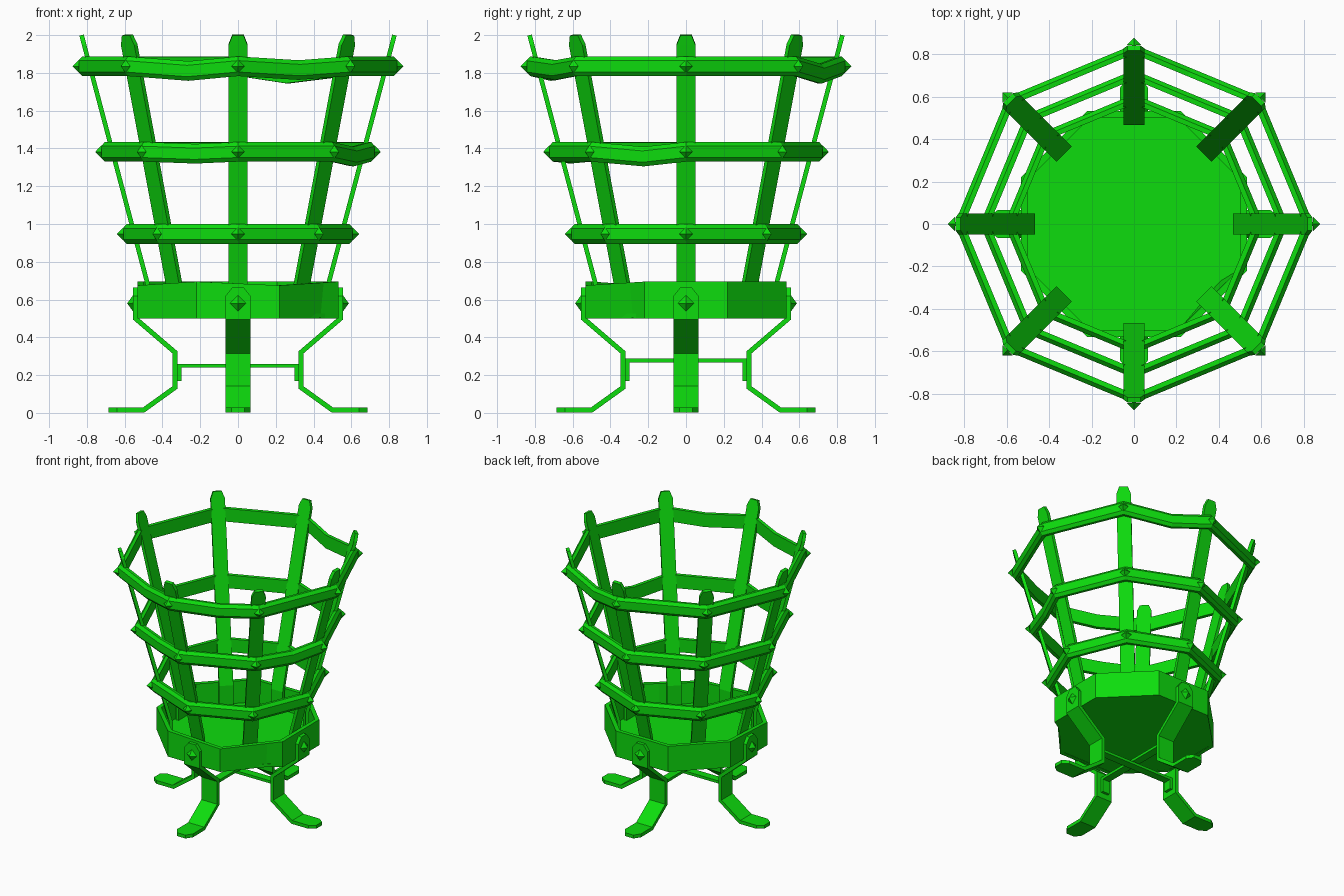
import bpy, bmesh, math
from mathutils import Vector

cube = bpy.data.objects.get("Cube")
if cube:
    bpy.data.objects.remove(cube, do_unlink=True)

green = bpy.data.materials.new("bright_green")
green.use_nodes = True
green.diffuse_color = (0.004, 0.72, 0.004, 1)
green.node_tree.nodes["Principled BSDF"].inputs["Base Color"].default_value = (0.004, 0.72, 0.004, 1)


def finish(name, bm):
    bmesh.ops.recalc_face_normals(bm, faces=bm.faces)
    mesh = bpy.data.meshes.new(name)
    bm.to_mesh(mesh)
    bm.free()
    mesh.materials.append(green)
    obj = bpy.data.objects.new(name, mesh)
    bpy.context.scene.collection.objects.link(obj)
    return obj


def polar(angle, r, t, z):
    """Point at distance r along an angle, t sideways and z up."""
    c, s = math.cos(angle), math.sin(angle)
    return Vector((r * c - t * s, r * s + t * c, z))


def loft(bm, sections, closed=False):
    """Skin a list of equal-sized vertex loops."""
    loops = [[bm.verts.new(p) for p in s] for s in sections]
    n = len(loops[0])
    for i in range(len(loops) if closed else len(loops) - 1):
        a, b = loops[i], loops[(i + 1) % len(loops)]
        for j in range(n):
            k = (j + 1) % n
            bm.faces.new((a[j], a[k], b[k], b[j]))
    if not closed:
        bm.faces.new(loops[0])
        bm.faces.new(loops[-1])


def strap(name, path, thick, angle):
    """Bent flat bar: path of (radius, height, half width)."""
    pts = [Vector(p[:2]) for p in path]
    sections = []
    for i, p in enumerate(pts):
        before = (p - pts[i - 1]).normalized() if i else None
        after = (pts[i + 1] - p).normalized() if i < len(pts) - 1 else None
        d1, d2 = before or after, after or before
        n1, n2 = Vector((-d1.y, d1.x)), Vector((-d2.y, d2.x))
        m = (n1 + n2).normalized()
        m *= thick / 2 / m.dot(n1)
        w = path[i][2]
        sections.append([polar(angle, q.x, t, q.y) for q, t in
                         ((p + m, -w), (p + m, w), (p - m, w), (p - m, -w))])
    bm = bmesh.new()
    loft(bm, sections)
    return finish(name, bm)


def rivet(name, angle, r, z, size, depth):
    """Four-sided pointed stud."""
    bm = bmesh.new()
    base = [bm.verts.new(polar(angle, r, t, z + h)) for t, h in
            ((size, 0), (0, size), (-size, 0), (0, -size))]
    tip = bm.verts.new(polar(angle, r + depth, 0, z))
    bm.faces.new(base)
    for i in range(4):
        bm.faces.new((base[i], base[(i + 1) % 4], tip))
    finish(name, bm)


STEP = math.pi / 4

# Eight upright bars, vertical in the bowl and then flaring outward
for i in range(8):
    strap("upright_bar", [(0.478, 0.52, 0.05), (0.478, 0.68, 0.05),
                          (0.815, 1.95, 0.05), (0.828, 2.0, 0.03)], 0.024, i * STEP)

# Three hoops with a few sagging segments: (hoop, segment) -> drop
sag = {(0, 5): 0.025, (0, 6): 0.02, (0, 1): 0.04, (1, 7): 0.025, (1, 5): 0.01}
for h, (r, z) in enumerate(((0.80, 1.835), (0.68, 1.382), (0.565, 0.947))):
    profile = [(0, -0.05), (0.025, -0.052), (0.045, -0.03),
               (0.045, 0.03), (0.025, 0.052), (0, 0.05)]
    sections = []
    for i in range(8):
        corner = [polar(i * STEP, r + dr, 0, z + dz) for dr, dz in profile]
        sections.append(corner)
        if (h, i) in sag:
            following = [polar((i + 1) * STEP, r + dr, 0, z + dz) for dr, dz in profile]
            drop = Vector((0, 0, sag[h, i]))
            sections.append([a.lerp(b, 0.55) - drop for a, b in zip(corner, following)])
        rivet("hoop_rivet", i * STEP, r + 0.042, z, 0.035, 0.034)
    bm = bmesh.new()
    loft(bm, sections, closed=True)
    finish("hoop", bm)

# Octagonal bowl wall with one dented panel
bm = bmesh.new()
sections = []
for i in range(8):
    a = (i + 0.5) * STEP
    top = 0.675 if i in (4, 6) else 0.695
    corner = [polar(a, 0.575, 0, 0.5), polar(a, 0.575, 0, top),
              polar(a, 0.542, 0, top), polar(a, 0.542, 0, 0.5)]
    sections.append(corner)
    if i == 6:
        b = 7.5 * STEP
        dent = [polar(b, 0.575, 0, 0.5), polar(b, 0.575, 0, 0.695),
                polar(b, 0.542, 0, 0.695), polar(b, 0.542, 0, 0.5)]
        mid = [p.lerp(q, 0.75) for p, q in zip(corner, dent)]
        push = polar(7 * STEP, 0.025, 0, 0)
        mid[0] -= push
        mid[3] -= push
        sections.append(mid)
loft(bm, sections, closed=True)
finish("bowl_wall", bm)

# Bowl floor
bm = bmesh.new()
loft(bm, [[polar((i + 0.5) * STEP, 0.555, 0, z) for i in range(8)] for z in (0.502, 0.525)])
finish("bowl_floor", bm)

# Four bent legs bolted to the bowl
for i in range(4):
    a = i * math.pi / 2
    strap("leg", [(0.543, 0.665, 0.03), (0.543, 0.62, 0.065), (0.543, 0.5, 0.065),
                  (0.333, 0.32, 0.067), (0.333, 0.135, 0.067), (0.5, 0.015, 0.067),
                  (0.64, 0.015, 0.067), (0.685, 0.015, 0.035)], 0.026, a)
    rivet("leg_rivet", a, 0.554, 0.58, 0.045, 0.033)

# Two crossed tie bars with turned-down ends
for a, z in ((0, 0.25), (math.pi / 2, 0.277)):
    strap("tie_bar", [(-0.31, 0.17, 0.03), (-0.31, z, 0.03),
                      (0.31, z, 0.03), (0.31, 0.17, 0.03)], 0.02, a)
